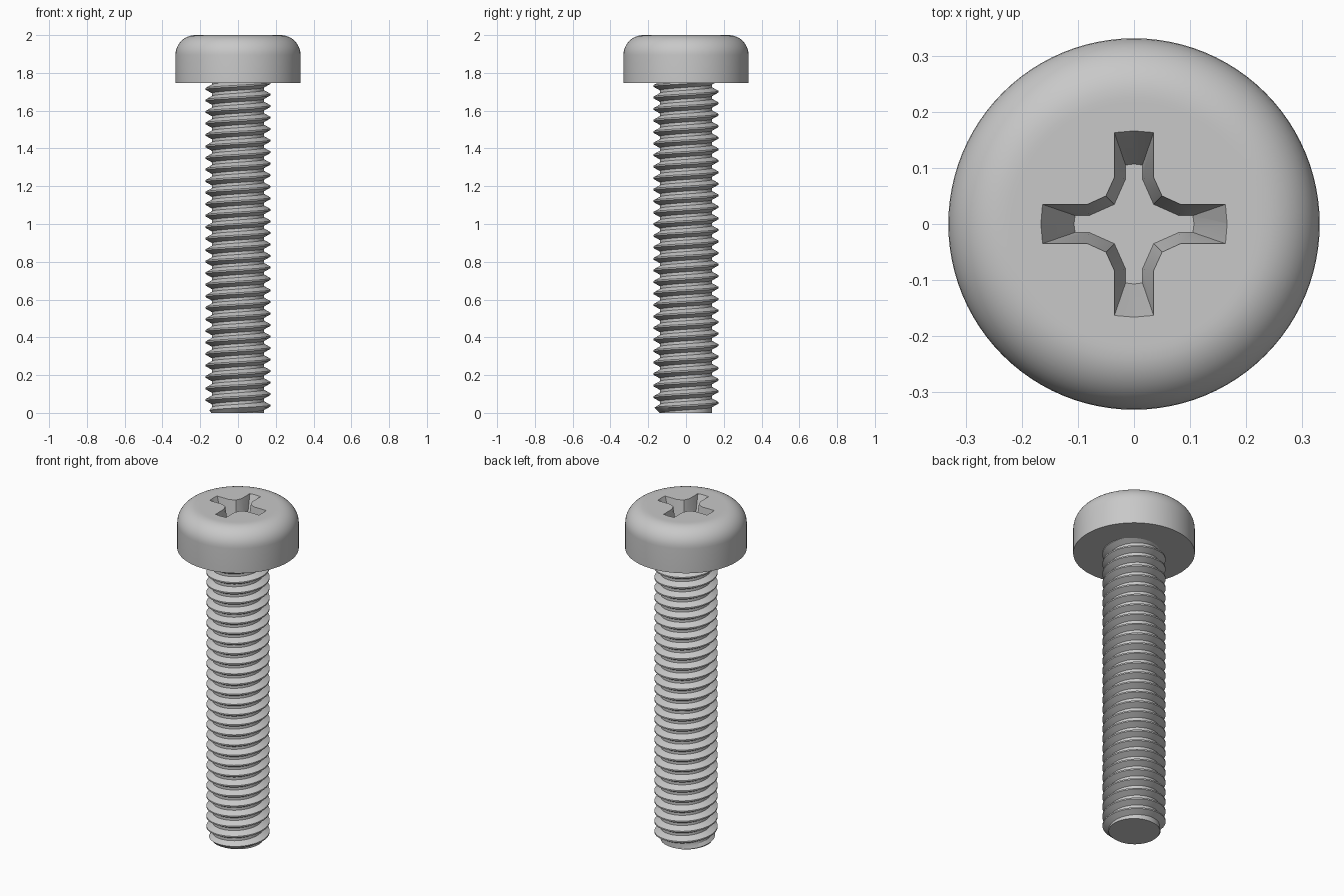
import bpy
import bmesh
from math import cos, sin, pi

if "Cube" in bpy.data.objects:
    bpy.data.objects.remove(bpy.data.objects["Cube"], do_unlink=True)

SEG = 64
PITCH = 0.061
ROOT, CREST = 0.138, 0.172
HEAD_R, FILLET, HEAD_Z, TOP = 0.331, 0.105, 1.747, 2.0
RECESS_DEPTH = 0.15

steel = bpy.data.materials.new("steel grey")
steel.use_nodes = True
colour = (0.58, 0.58, 0.58, 1)
steel.diffuse_color = colour
steel.node_tree.nodes["Principled BSDF"].inputs["Base Color"].default_value = colour


def make_object(name, bm):
    bmesh.ops.recalc_face_normals(bm, faces=bm.faces)
    mesh = bpy.data.meshes.new(name)
    bm.to_mesh(mesh)
    bm.free()
    mesh.materials.append(steel)
    obj = bpy.data.objects.new(name, mesh)
    bpy.context.collection.objects.link(obj)
    return obj


def smooth(obj):
    bpy.ops.object.select_all(action='DESELECT')
    obj.select_set(True)
    bpy.context.view_layer.objects.active = obj
    bpy.ops.object.shade_smooth_by_angle(angle=pi / 7)


def bridge(bm, a, b):
    for i in range(len(a)):
        j = (i + 1) % len(a)
        bm.faces.new((a[i], a[j], b[j], b[i]))


# Threaded shank: V profile swept along a right-handed helix
bm = bmesh.new()
profile = [(0, ROOT), (0.25, ROOT), (0.56, CREST), (0.69, CREST)]
turns = int(HEAD_Z / PITCH) + 4
columns = []
for j in range(SEG):
    a = 2 * pi * j / SEG
    column = []
    for t in range(-2, turns):
        for offset, radius in profile:
            z = (t + offset + j / SEG) * PITCH
            r = min(radius, max(ROOT, 0.14 + z))  # chamfered tip
            column.append(bm.verts.new((r * cos(a), r * sin(a), z)))
    columns.append(column)
for j in range(SEG):
    left = columns[j]
    right = columns[j + 1] if j + 1 < SEG else columns[0][len(profile):]
    for k in range(len(right) - 1):
        bm.faces.new((left[k], right[k], right[k + 1], left[k + 1]))
# Trim both ends flat and cap them
for z, direction in ((0, -1), (HEAD_Z + 0.01, 1)):
    bmesh.ops.bisect_plane(bm, geom=bm.verts[:] + bm.edges[:] + bm.faces[:], dist=1e-6,
                           plane_co=(0, 0, z), plane_no=(0, 0, direction), clear_outer=True)
    rim = [e for e in bm.edges if e.is_boundary and all(abs(v.co.z - z) < 1e-4 for v in e.verts)]
    bmesh.ops.holes_fill(bm, edges=rim, sides=0)
smooth(make_object("threaded_shank", bm))

# Pan head: straight side with a rounded shoulder
bm = bmesh.new()
shoulder = [(HEAD_R, HEAD_Z)]
for i in range(11):
    a = i * pi / 20
    shoulder.append((HEAD_R - FILLET + FILLET * cos(a), TOP - FILLET + FILLET * sin(a)))
shoulder.append((0.215, TOP))
rings = []
for r, z in shoulder:
    rings.append([bm.verts.new((r * cos(2 * pi * i / 96), r * sin(2 * pi * i / 96), z))
                  for i in range(96)])
for lower, upper in zip(rings, rings[1:]):
    bridge(bm, lower, upper)
bm.faces.new(rings[0][::-1])
bm.faces.new(rings[-1])
head = make_object("pan_head", bm)

# Tapered cross recess: one quarter outline (top and floor) turned four times
quarter_top = [(0.166, 0), (0.163, 0.035), (0.083, 0.035), (0.05, 0.05), (0.035, 0.083), (0.035, 0.163)]
quarter_floor = [(0.107, 0), (0.105, 0.015), (0.08, 0.015), (0.035, 0.035), (0.015, 0.08), (0.015, 0.105)]
bm = bmesh.new()
loops = []
for t in (-0.1, 1):
    loop = []
    for q in range(4):
        c, s = round(cos(q * pi / 2)), round(sin(q * pi / 2))
        for (x0, y0), (x1, y1) in zip(quarter_top, quarter_floor):
            x, y = x0 + (x1 - x0) * t, y0 + (y1 - y0) * t
            loop.append(bm.verts.new((x * c - y * s, x * s + y * c, TOP - RECESS_DEPTH * t)))
    loops.append(loop)
bridge(bm, *loops)
for loop in loops:
    bm.faces.new(loop)
cutter = make_object("recess_cutter", bm)
cutter.hide_render = True

cut = head.modifiers.new("cross_recess", 'BOOLEAN')
cut.operation = 'DIFFERENCE'
cut.solver = 'EXACT'
cut.object = cutter
bpy.context.view_layer.objects.active = head
bpy.ops.object.modifier_apply(modifier=cut.name)
bpy.data.objects.remove(cutter, do_unlink=True)
smooth(head)
